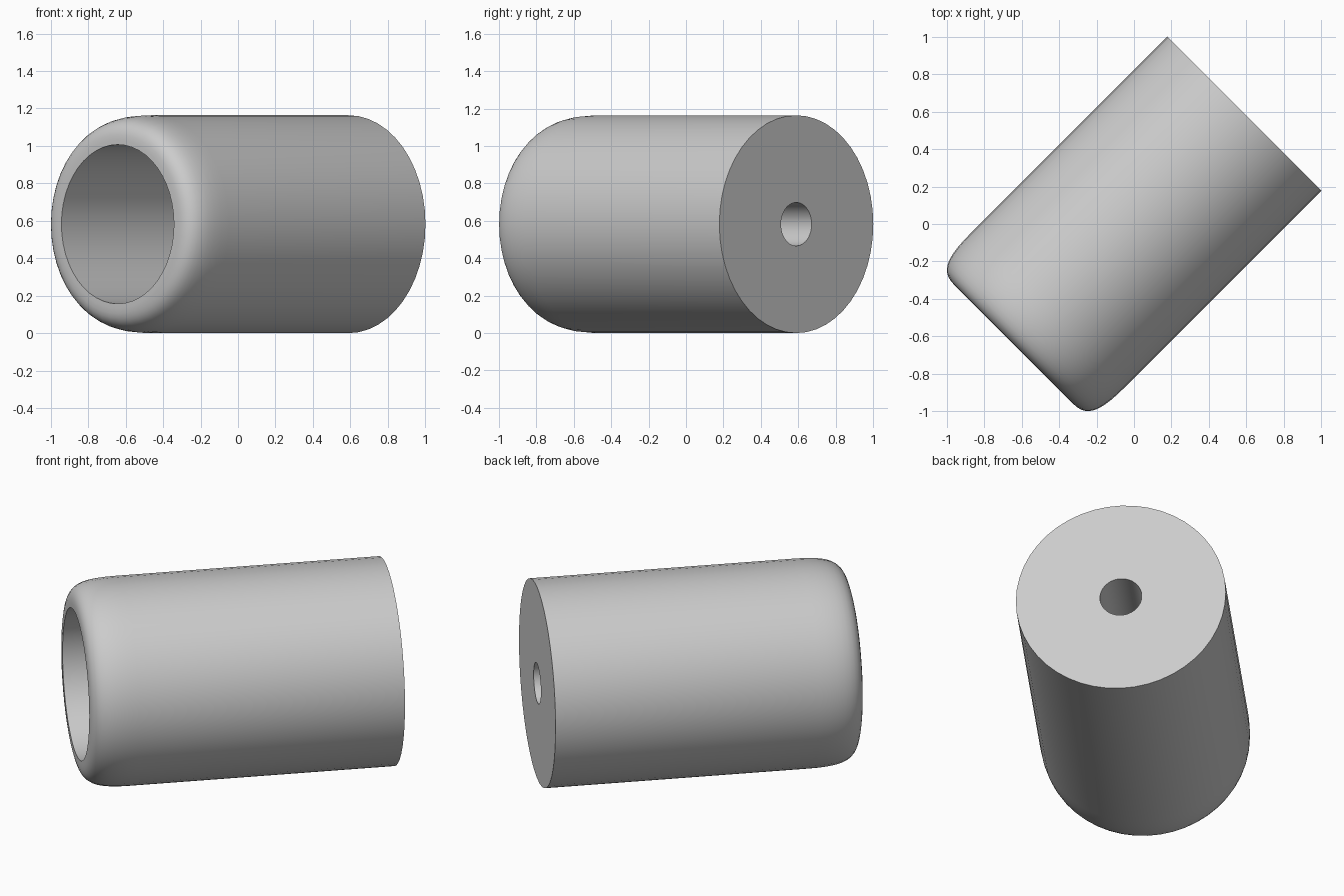
import bpy, bmesh, math
from mathutils import Matrix, Vector

if "Cube" in bpy.data.objects:
    bpy.data.objects.remove(bpy.data.objects["Cube"])

SEGMENTS = 48
R, BORE, HOLE = 0.582, 0.425, 0.116      # outer, bore and small hole radii
FRONT, BACK, FLOOR = -0.909, 0.834, 0.35  # stations along the axis


def rounded_lip(start, corner, end, steps=10, pull=0.75):
    """Cubic curve easing from the rim face into the outer wall."""
    a, c, d = Vector(start), Vector(corner), Vector(end)
    p, q = a.lerp(c, pull), d.lerp(c, pull)
    pts = []
    for i in range(steps + 1):
        t = i / steps
        s = 1 - t
        pts.append(tuple(a * s**3 + p * 3 * s * s * t + q * 3 * s * t * t + d * t**3))
    return pts


# Closed (radius, axis) section: bore, rounded lip, outer wall, drilled back
profile = [(HOLE, FLOOR), (BORE, FLOOR), (BORE, FRONT)]
profile += rounded_lip((0.45, FRONT), (R, FRONT), (R, -0.65))
profile += [(R, BACK), (HOLE, BACK)]

# Lathe the section around the axis
bm = bmesh.new()
rings = []
for i in range(SEGMENTS):
    a = 2 * math.pi * i / SEGMENTS
    rings.append([bm.verts.new((r * math.cos(a), r * math.sin(a), u)) for r, u in profile])
n = len(profile)
for i in range(SEGMENTS):
    near, far = rings[i], rings[(i + 1) % SEGMENTS]
    for j in range(n):
        k = (j + 1) % n
        bm.faces.new((near[j], far[j], far[k], near[k]))
bmesh.ops.recalc_face_normals(bm, faces=bm.faces)

# Lay the axis horizontally, pointing diagonally to +x +y
axis = Vector((1, 1, 0)).normalized()
up = Vector((0, 0, 1))
side = up.cross(axis)
bm.transform(Matrix.Translation((0, 0, R)) @ Matrix((up, side, axis)).transposed().to_4x4())

mesh = bpy.data.meshes.new("hollow_sleeve")
bm.to_mesh(mesh)
bm.free()
sleeve = bpy.data.objects.new("hollow_sleeve", mesh)
bpy.context.collection.objects.link(sleeve)
bpy.context.view_layer.objects.active = sleeve
sleeve.select_set(True)
bpy.ops.object.shade_smooth_by_angle(angle=math.radians(35))
